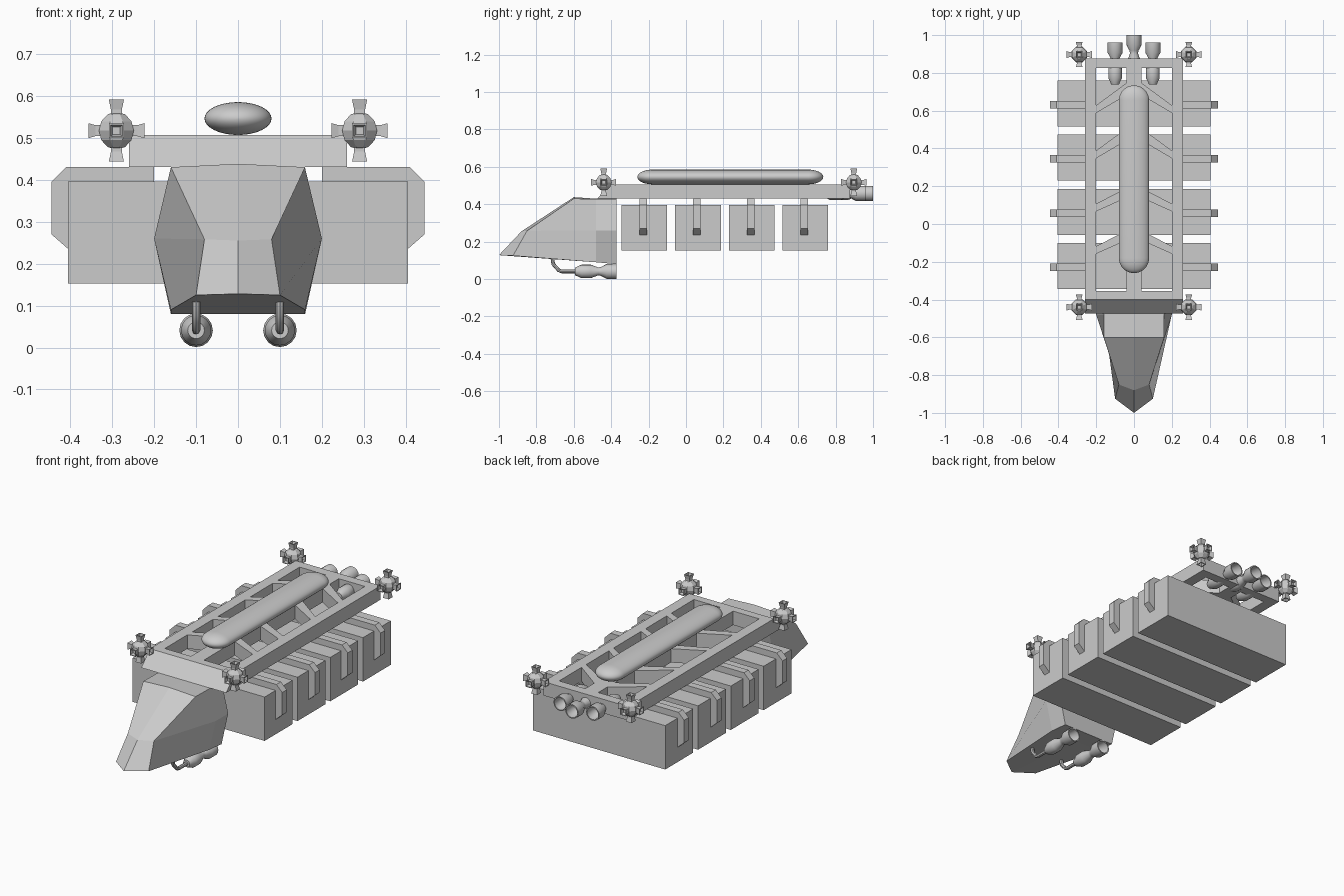
import bpy, bmesh, math
from mathutils import Vector, Matrix

if "Cube" in bpy.data.objects:
    bpy.data.objects.remove(bpy.data.objects["Cube"])


def make(name, bm, smooth=False):
    bmesh.ops.recalc_face_normals(bm, faces=bm.faces)
    me = bpy.data.meshes.new(name)
    bm.to_mesh(me)
    bm.free()
    ob = bpy.data.objects.new(name, me)
    bpy.context.collection.objects.link(ob)
    if smooth:
        bpy.ops.object.select_all(action='DESELECT')
        ob.select_set(True)
        bpy.context.view_layer.objects.active = ob
        bpy.ops.object.shade_smooth_by_angle(angle=math.radians(35))
    return ob


def loft(name, rings, caps=True, closed=False, smooth=False):
    """Join equal-length rings of points with quads."""
    bm = bmesh.new()
    vs = [[bm.verts.new(p) for p in r] for r in rings]
    n = len(vs[0])
    pairs = list(zip(vs, vs[1:])) + ([(vs[-1], vs[0])] if closed else [])
    for a, b in pairs:
        for i in range(n):
            j = (i + 1) % n
            bm.faces.new((a[i], a[j], b[j], b[i]))
    if caps and not closed:
        bm.faces.new(vs[0])
        bm.faces.new(vs[-1])
    return make(name, bm, smooth)


def box(name, x0, x1, y0, y1, z0, z1):
    return loft(name, [[(x0, y0, z), (x1, y0, z), (x1, y1, z), (x0, y1, z)] for z in (z0, z1)])


def lathe(name, prof, centre, n=16, zs=1.0, closed=False):
    """Revolve (radius, y) points around the y axis."""
    cx, cy, cz = centre
    ang = [2 * math.pi * i / n for i in range(n)]
    rings = [[(cx + r * math.cos(a), cy + y, cz + zs * r * math.sin(a)) for a in ang] for r, y in prof]
    return loft(name, rings, closed=closed, smooth=True)


ZB, ZT = 0.43, 0.507

# Spine frame: rails, centre beam, rear beam and sloped front beam
for s in (-1, 1):
    box("side_rail", *sorted((s * 0.2, s * 0.26)), -0.40, 0.83, ZB, ZT)
box("centre_beam", -0.04, 0.04, -0.37, 0.83, ZB, ZT)
box("rear_beam", -0.26, 0.26, 0.825, 0.877, ZB, ZT)
loft("front_beam", [[(x, -0.355, ZB), (x, -0.355, ZT), (x, -0.40, ZT), (x, -0.475, ZB)]
                    for x in (-0.26, 0.26)])

# Angled braces between rails and centre beam
for y in (0.605, 0.365, 0.085, -0.14):
    rise = 0.10 if y > 0.3 else 0.07
    for s in (-1, 1):
        plan = [(0.205, y - 0.02), (0.205, y + 0.02), (0.035, y + 0.02 + rise * 1.25), (0.035, y + rise * 0.8)]
        loft("frame_brace", [[(s * x, yy, z) for x, yy in plan] for z in (ZB, ZT)])

# Cargo containers with side clamps
hook = [(0.2, 0.43), (0.41, 0.43), (0.445, 0.395), (0.445, 0.27), (0.405, 0.235), (0.405, 0.395), (0.2, 0.395)]
for k in range(4):
    y = -0.223 + k * 0.287
    box("cargo_container", -0.405, 0.405, y - 0.122, y + 0.122, 0.153, 0.396)
    for s in (-1, 1):
        loft("cargo_clamp", [[(s * x, y - 0.006 + d, z) for x, z in hook] for d in (-0.02, 0.02)])

# Faceted cabin
def section(top_c, top, mid, bot, bot_c):
    half = [top, mid, bot]
    return [top_c] + half + [bot_c] + [(-x, y, z) for x, y, z in reversed(half)]

mid_front = (0.08, -0.85, 0.258)
rings = [section((0, y, 0.43), (0.16, y, 0.428), (0.2, y, 0.26), (0.16, y, zb), (0, y, zb))
         for y, zb in ((-0.372, 0.08), (-0.48, 0.09))]
brow = [(-0.16, -0.6, 0.43), (0, -0.6, 0.438), (0.16, -0.6, 0.43)]
bm = bmesh.new()
rings.append(section(brow[1], brow[2], mid_front, (0.1, -0.925, 0.125), (0, -1.0, 0.128)))
vs = [[bm.verts.new(p) for p in r] for r in rings]
for a, b in zip(vs, vs[1:]):
    for i in range(8):
        bm.faces.new((a[i], a[(i + 1) % 8], b[(i + 1) % 8], b[i]))
bm.faces.new(vs[0])
f = vs[2]
ridge = bm.verts.new((0, -0.88, 0.255))
for quad in ((0, 1, 2), (2, 3, 4), (4, 5, 6), (6, 7, 0)):
    bm.faces.new([f[i] for i in quad] + [ridge])
make("cabin", bm)

# Long fuel tank on top
R, n = 0.08, 10
prof = [(max(R * math.sin(math.pi / 2 * i / n), 0.0005), -0.497 + R * (1 - math.cos(math.pi / 2 * i / n)))
        for i in range(n + 1)]
prof += [(r, -y) for r, y in reversed(prof)]
lathe("fuel_tank", prof, (0, 0.237, 0.546), 32, 0.49)

# Engines: chamber, throat and hollow bell
engine = [(0.001, 0), (0.02, 0), (0.036, 0.035), (0.036, 0.085), (0.021, 0.125), (0.024, 0.14), (0.04, 0.17),
          (0.04, 0.222), (0.034, 0.222), (0.033, 0.175), (0.018, 0.145), (0.001, 0.14)]
for x, y, z in ((0, 0.778, 0.458), (-0.1, 0.738, 0.458), (0.1, 0.738, 0.458),
                (-0.1, -0.594, 0.041), (0.1, -0.594, 0.041)):
    lathe("engine", engine, (x, y, z))

# Feed pipes from cabin underside to the lower engines
path = [(-0.585, 0.041), (-0.665, 0.041), (-0.68, 0.047), (-0.71, 0.08), (-0.715, 0.12)]
for s in (-1, 1):
    rings = []
    for i, (y, z) in enumerate(path):
        a, b = path[max(i - 1, 0)], path[min(i + 1, len(path) - 1)]
        t = Vector((0, b[0] - a[0], b[1] - a[1])).normalized()
        u, w = Vector((1, 0, 0)), t.cross(Vector((1, 0, 0)))
        rings.append([Vector((s * 0.1, y, z)) + 0.01 * (u * math.cos(q * math.pi / 4) + w * math.sin(q * math.pi / 4))
                      for q in range(8)])
    loft("feed_pipe", rings, smooth=True)

# Corner thruster clusters: faceted core with six flared square nozzles
dirs = [Vector(d) for d in ((1, 0, 0), (-1, 0, 0), (0, 1, 0), (0, -1, 0), (0, 0, 1), (0, 0, -1))]
for x in (-0.29, 0.29):
    for y in (-0.44, 0.897):
        c = Vector((x, y, 0.517))
        bm = bmesh.new()
        bmesh.ops.create_uvsphere(bm, u_segments=8, v_segments=6, radius=0.045,
                                  matrix=Matrix.Translation(c) @ Matrix.Rotation(math.pi / 8, 4, 'Z'))
        make("thruster_core", bm)
        for d in dirs:
            u = Vector((d.y, d.z, d.x))
            w = d.cross(u)
            reach = 0.074 if d.z else 0.067
            steps = ((0.03, 0.013), (0.05, 0.013), (reach, 0.018), (reach, 0.014), (reach - 0.015, 0.009))
            loft("thruster_nozzle", [[c + d * h + u * r * a + w * r * b
                                      for a, b in ((-1, -1), (1, -1), (1, 1), (-1, 1))] for h, r in steps])
